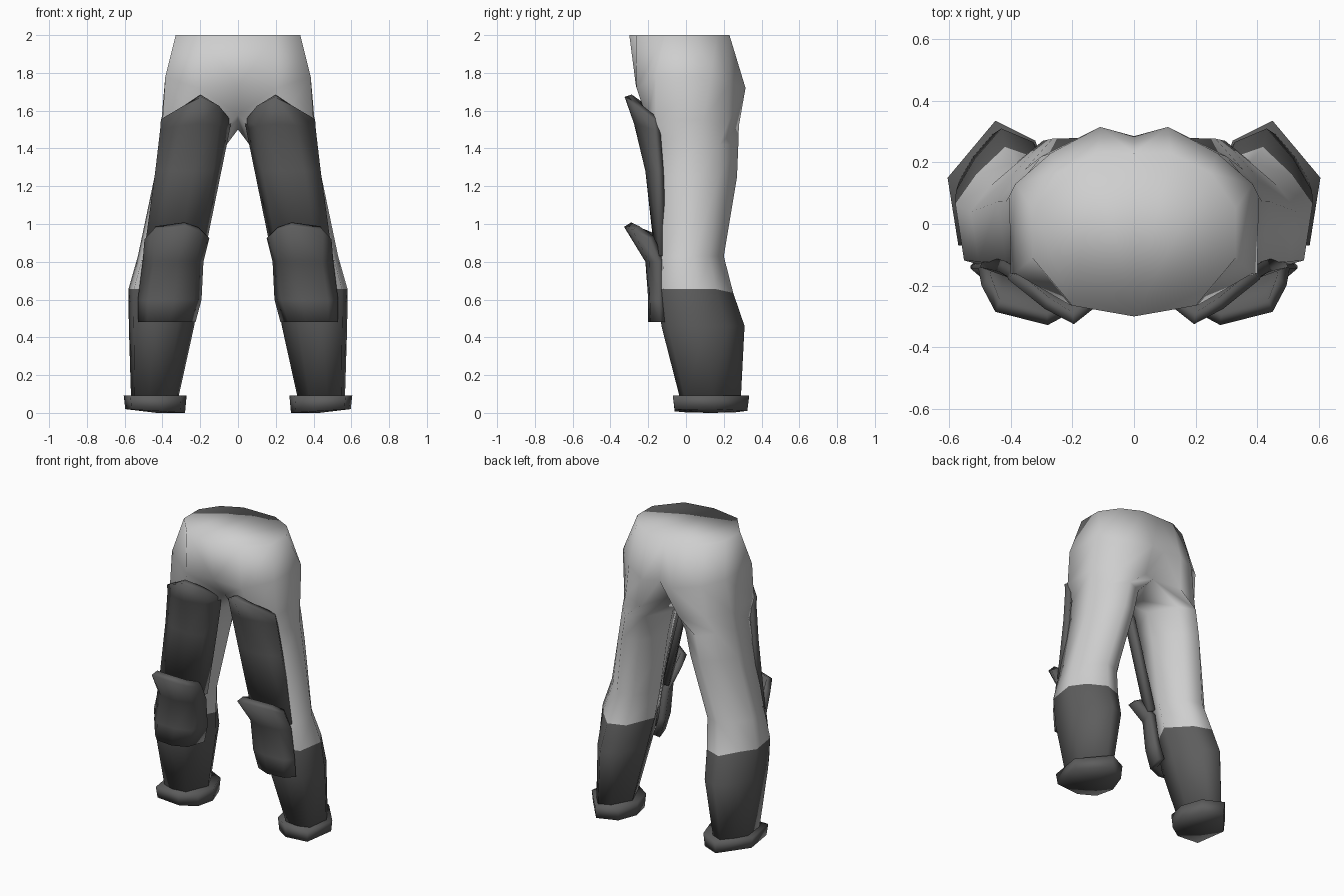
import bpy, bmesh

cube = bpy.data.objects.get("Cube")
if cube:
    bpy.data.objects.remove(cube, do_unlink=True)


def make_material(name, value):
    m = bpy.data.materials.new(name)
    col = (value, value, value, 1)
    m.use_nodes = True
    m.diffuse_color = col
    b = m.node_tree.nodes["Principled BSDF"]
    b.inputs["Base Color"].default_value = col
    b.inputs["Roughness"].default_value = 0.8
    return m


LIGHT = make_material("light grey cloth", 0.62)
DARK = make_material("dark grey armour", 0.11)


def finish(name, bm, mats, thickness=0):
    """Turn a left-half bmesh into a mirrored, smooth-shaded object."""
    for f in bm.faces:
        f.smooth = True
    me = bpy.data.meshes.new(name)
    bm.to_mesh(me)
    bm.free()
    for m in mats:
        me.materials.append(m)
    ob = bpy.data.objects.new(name, me)
    bpy.context.collection.objects.link(ob)
    if thickness:
        s = ob.modifiers.new("thickness", 'SOLIDIFY')
        s.thickness = thickness
        s.offset = -1
    mir = ob.modifiers.new("mirror", 'MIRROR')
    mir.use_clip = True
    mir.merge_threshold = 0.001


def bridge(bm, a, b, closed):
    n = len(a)
    for i in range(n if closed else n - 1):
        j = (i + 1) % n
        bm.faces.new((a[i], b[i], b[j], a[j]))


# Trousers and boots: half pelvis rings run from back centre to front centre,
# then a crotch point closes them into leg rings
bm = bmesh.new()
waist = [(0, .23, 2), (.12, .23, 2), (.25, .165, 2), (.33, .05, 2),
         (.33, -.11, 2), (.2, -.265, 2), (0, -.3, 2)]
hips = [(0, .285, 1.73), (.11, .315, 1.72), (.27, .23, 1.74), (.385, .13, 1.78),
        (.385, -.16, 1.78), (.21, -.262, 1.72), (0, -.265, 1.73)]
crotch = [(0, .18, 1.58), (.14, .28, 1.52), (.3, .22, 1.53), (.405, .09, 1.55),
          (.4, -.16, 1.55), (.23, -.205, 1.55), (0, -.14, 1.58), (0, .03, 1.5)]
w, h, c = ([bm.verts.new(p) for p in ring] for ring in (waist, hips, crotch))
bm.faces.new(w)
bridge(bm, w, h, False)
bridge(bm, h, c[:7], False)

section = [(-.45, .8), (.15, 1), (.65, .55), (1, .08),
           (.85, -.84), (.25, -1), (-.5, -.92), (-1, 0)]
# z, centre x, centre y, half width, half depth
legs = [(1.42, .238, .055, .178, .222), (1.25, .27, .055, .172, .215),
        (.83, .355, .025, .175, .175), (.655, .39, .05, .19, .2),
        (.46, .405, .09, .173, .22), (.07, .442, .13, .124, .16)]
prev = c
for z, cx, cy, rx, ry in legs:
    ring = [bm.verts.new((cx + u * rx, cy + v * ry, z - (.02 if v > .7 and z == .655 else 0)))
            for u, v in section]
    bridge(bm, prev, ring, True)
    prev = ring
bm.faces.new(prev)
bmesh.ops.recalc_face_normals(bm, faces=bm.faces)
# Boots are everything below the knee
for f in bm.faces:
    f.material_index = 1 if f.calc_center_median().z < .64 else 0
finish("trousers_and_boots", bm, [LIGHT, DARK])


def plate(name, rows, thickness):
    """Curved armour plate lofted from rows running inner to outer, top to bottom."""
    bm = bmesh.new()
    prev = None
    for row in rows:
        ring = [bm.verts.new(p) for p in row]
        if prev:
            bridge(bm, prev, ring, False)
        prev = ring
    finish(name, bm, [DARK], thickness)


def level(z, pts):
    return [(x, y, z) for x, y in pts]


# Thigh plates with a flared, pointed top
plate("thigh_plates", [
    [(.036, -.13, 1.545), (.1, -.25, 1.625), (.195, -.325, 1.673), (.29, -.275, 1.625), (.408, -.18, 1.555)],
    [(.043, -.12, 1.5), (.1, -.22, 1.52), (.21, -.275, 1.53), (.31, -.24, 1.52), (.412, -.17, 1.5)],
    level(1.28, [(.088, -.1), (.13, -.185), (.24, -.215), (.35, -.195), (.438, -.155)]),
    level(.83, [(.18, -.07), (.21, -.145), (.31, -.165), (.42, -.16), (.5, -.14)]),
], .04)

# Knee guards with a lip leaning forward
plate("knee_guards", [
    [(.152, -.17, .925), (.19, -.28, .96), (.28, -.328, .985), (.45, -.285, .968), (.495, -.2, .92)],
    level(.8, [(.183, -.08), (.22, -.18), (.32, -.215), (.445, -.195), (.505, -.145)]),
    level(.6, [(.193, -.05), (.23, -.165), (.34, -.2), (.475, -.192), (.53, -.145)]),
    level(.48, [(.225, -.04), (.265, -.16), (.36, -.2), (.48, -.188), (.53, -.135)]),
], .045)

# Cuffs around the boot bottoms
outline = [(.605, .15), (.45, .335), (.32, .27), (.272, .13),
           (.3, .0), (.4, -.07), (.57, -.07)]
bm = bmesh.new()
top = [bm.verts.new((x, y, .092)) for x, y in outline]
low = [bm.verts.new((.44 + (x - .44) * .95, .13 + (y - .13) * .95,
                     max(0, .02 - .06 * max(0, .6 - x)))) for x, y in outline]
bridge(bm, top, low, True)
bm.faces.new(top)
hub = bm.verts.new((.43, .14, 0))
for i in range(len(low)):
    bm.faces.new((low[i], hub, low[(i + 1) % len(low)]))
bmesh.ops.recalc_face_normals(bm, faces=bm.faces)
finish("boot_cuffs", bm, [DARK])
